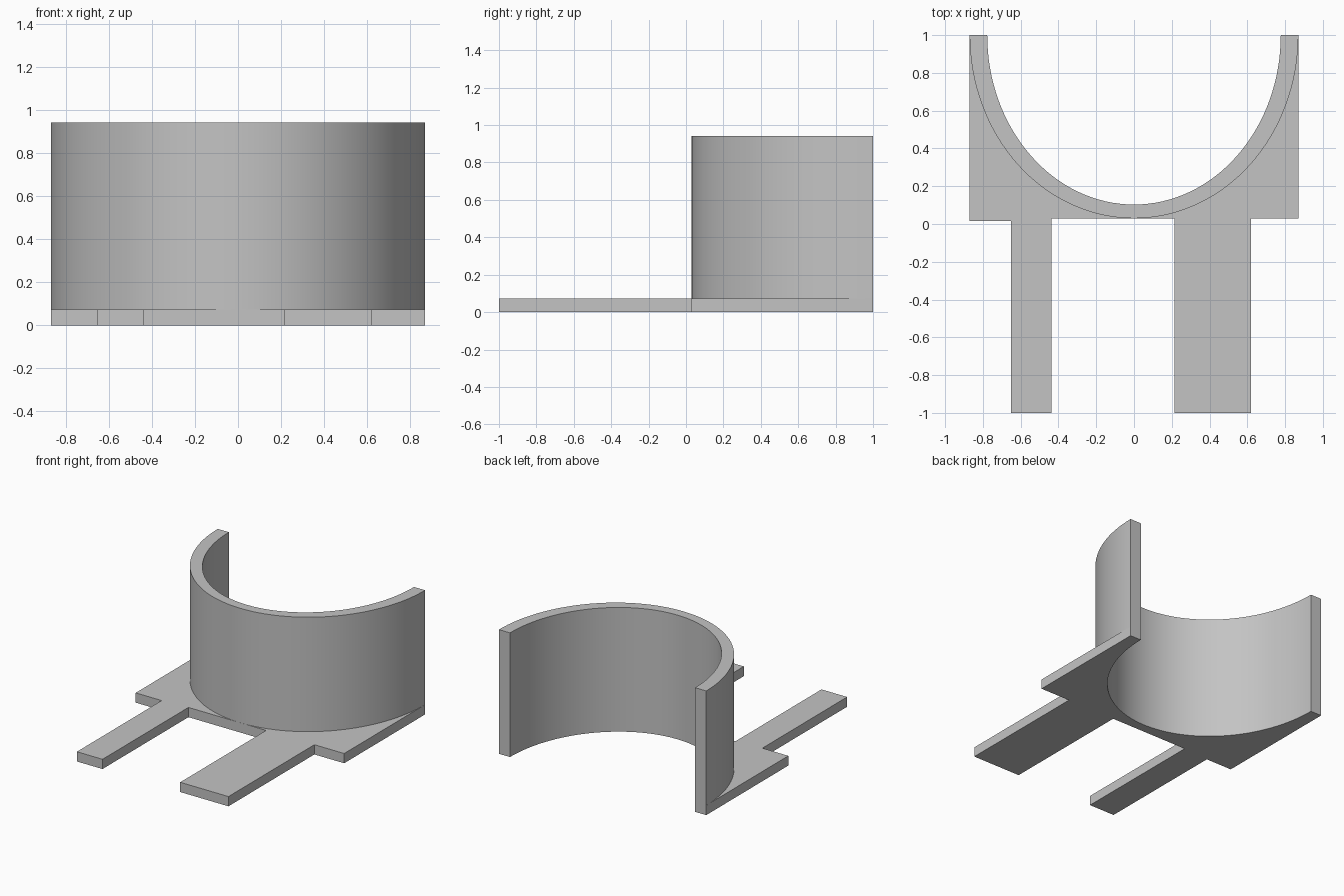
import bpy, bmesh
from math import sin, cos, pi, radians

cube = bpy.data.objects.get("Cube")
if cube:
    bpy.data.objects.remove(cube, do_unlink=True)

grey = bpy.data.materials.new("plain grey")
grey.use_nodes = True
grey.diffuse_color = (0.55, 0.55, 0.55, 1)
grey.node_tree.nodes["Principled BSDF"].inputs["Base Color"].default_value = grey.diffuse_color

HALF = 0.87      # half width of the whole bracket
PLATE = 0.074    # plate thickness
TOP = 0.942      # height of the curved wall
FRONT = 0.03     # front edge of the plate body
STEPS = 64


def arc(rx, ry):
    """Half ellipse bulging to the front, from right (-x) to left (+x)."""
    return [(-rx * cos(pi * i / STEPS), 1 - ry * sin(pi * i / STEPS)) for i in range(STEPS + 1)]


def prism(name, outline, z0, z1):
    """Extrude a flat outline between two heights."""
    bm = bmesh.new()
    face = bm.faces.new([bm.verts.new((x, y, z0)) for x, y in outline])
    result = bmesh.ops.extrude_face_region(bm, geom=[face], use_keep_orig=True)
    moved = [v for v in result["geom"] if isinstance(v, bmesh.types.BMVert)]
    bmesh.ops.translate(bm, verts=moved, vec=(0, 0, z1 - z0))
    bmesh.ops.recalc_face_normals(bm, faces=bm.faces)
    mesh = bpy.data.meshes.new(name)
    bm.to_mesh(mesh)
    bm.free()
    mesh.materials.append(grey)
    obj = bpy.data.objects.new(name, mesh)
    bpy.context.collection.objects.link(obj)
    bpy.ops.object.select_all(action="DESELECT")
    obj.select_set(True)
    bpy.context.view_layer.objects.active = obj
    bpy.ops.object.shade_smooth_by_angle(angle=radians(30))
    return obj


inner = arc(0.777, 0.897)
outer = arc(HALF, 1 - FRONT)

# Flat plate: body with a narrow and a wide prong reaching forward
edge = [(HALF, 1), (HALF, FRONT),
        (0.62, FRONT), (0.62, -1), (0.215, -1), (0.215, FRONT),
        (-0.437, FRONT), (-0.437, -1), (-0.652, -1), (-0.652, 0.016),
        (-HALF, 0.016), (-HALF, 1)]
prism("base_plate_with_prongs", inner + edge, 0, PLATE)

# Curved wall standing on the plate
prism("curved_wall", inner + outer[::-1], PLATE, TOP)
